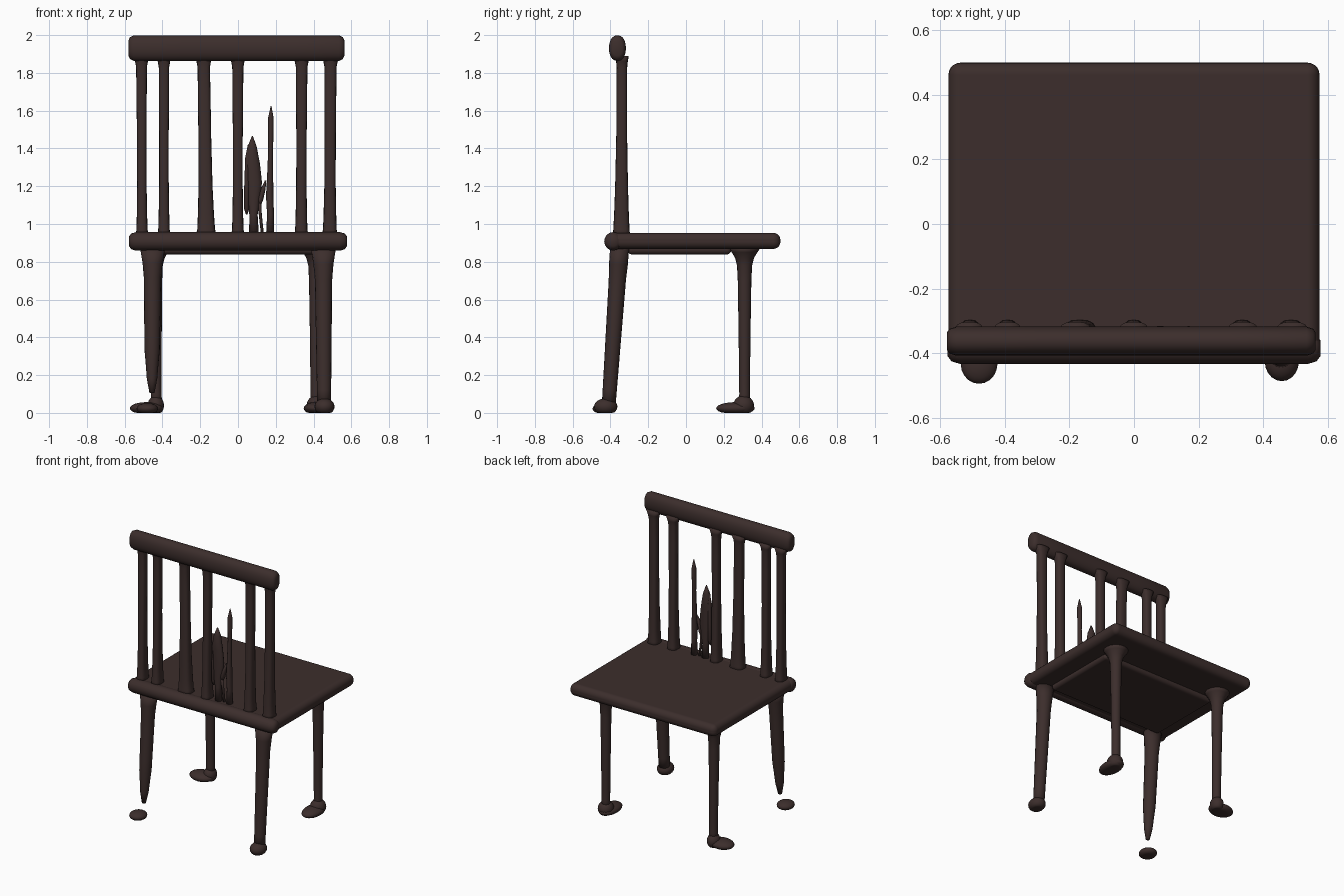
import bpy, bmesh
from math import cos, sin, pi, copysign
from mathutils import Vector

if "Cube" in bpy.data.objects:
    bpy.data.objects.remove(bpy.data.objects["Cube"])

wood = bpy.data.materials.new("dark_wood")
wood.diffuse_color = (0.045, 0.027, 0.025, 1)
wood.use_nodes = True
wood.node_tree.nodes["Principled BSDF"].inputs["Base Color"].default_value = wood.diffuse_color


def finish(name, bm):
    bmesh.ops.recalc_face_normals(bm, faces=bm.faces)
    me = bpy.data.meshes.new(name)
    bm.to_mesh(me)
    bm.free()
    me.materials.append(wood)
    me.shade_smooth()
    ob = bpy.data.objects.new(name, me)
    bpy.context.collection.objects.link(ob)
    return ob


def loft(name, rings, axis="z", power=2.0, sides=16):
    """Rings of (x, y, z, radius a, radius b) skinned along z or x."""
    bm = bmesh.new()
    loops = []
    for x, y, z, a, b in rings:
        loop = []
        for i in range(sides):
            t = 2 * pi * i / sides
            u = a * copysign(abs(cos(t)) ** (2 / power), cos(t))
            v = b * copysign(abs(sin(t)) ** (2 / power), sin(t))
            off = Vector((u, v, 0)) if axis == "z" else Vector((0, u, v))
            loop.append(bm.verts.new(Vector((x, y, z)) + off))
        loops.append(loop)
    for p, q in zip(loops, loops[1:]):
        for i in range(sides):
            j = (i + 1) % sides
            bm.faces.new((p[i], p[j], q[j], q[i]))
    bm.faces.new(loops[0])
    bm.faces.new(loops[-1])
    return finish(name, bm)


def box(name, lo, hi, bevel, segments):
    bm = bmesh.new()
    bmesh.ops.create_cube(bm, size=1)
    for v in bm.verts:
        v.co = [l + (c + 0.5) * (h - l) for c, l, h in zip(v.co, lo, hi)]
    ob = finish(name, bm)
    mod = ob.modifiers.new("round", "BEVEL")
    mod.width, mod.segments = bevel, segments
    mod.harden_normals = True
    return ob


def foot(name, x, y, rx, ry, h=0.065, bottom=0.008):
    bm = bmesh.new()
    bmesh.ops.create_uvsphere(bm, u_segments=20, v_segments=12, radius=1)
    for v in bm.verts:
        z = max(v.co.z, -0.75)
        v.co = (x + rx * v.co.x, y + ry * v.co.y, bottom + (z + 0.75) / 1.75 * (h - bottom))
    return finish(name, bm)


# seat slab with rounded rim, and the shallow swelling underneath
box("seat", (-0.575, -0.43, 0.868), (0.575, 0.5, 0.953), 0.038, 5)
box("seat_underside", (-0.46, -0.31, 0.838), (0.44, 0.24, 0.90), 0.025, 3)
loft("seat_rear_edge", [(sx * r, -0.385, 0.908, k * 0.048, k * 0.049)
     for sx, r, k in ((-1, .578, .5), (-1, .565, .85), (-1, .54, 1), (1, .54, 1), (1, .565, .85), (1, .578, .5))], "x")

# top rail of the backrest
loft("top_rail", [(x, -0.363, 1.931, k * 0.045, k * 0.068) for x, k in
     ((-.58, .6), (-.572, .85), (-.55, 1), (-.3, 1), (.3, 1), (.535, 1), (.555, .85), (.563, .6))], "x", 2.2, 20)

# full-height spindles: bottom x, top x, bottom half width, top half width
spindles = [(-.508, -.511, .029, .027), (-.392, -.392, .030, .026),
            (-.168, -.182, .047, .030), (-.001, -.001, .030, .028),
            (.335, .337, .032, .029), (.486, .490, .036, .030)]
for n, (x0, x1, w0, w1) in enumerate(spindles):
    rings = []
    for z, k, d in ((.93, 1.25, .047), (.97, 1.02, .043), (1.05, .95, .039), (1.2, .88, .034),
                    (1.45, .9, .029), (1.7, 1, .028), (1.83, 1.05, .028), (1.86, 1.25, .031), (1.89, 1.7, .036)):
        t = (z - .93) / .96
        rings.append((x0 + (x1 - x0) * t, -.342 + .003 * t, z, k * (w0 + (w1 - w0) * t), d))
    loft(f"spindle_{n + 1}", rings, power=2.8)

# broken spindle remains
shards = {
    "broken_spindle_wide": [(.085, .93, .026), (.082, 1.05, .022), (.083, 1.12, .033), (.085, 1.22, .042),
                            (.078, 1.32, .038), (.075, 1.41, .024), (.076, 1.465, .003)],
    "broken_spindle_stub": [(.046, 1.05, .004), (.046, 1.08, .014), (.047, 1.2, .014), (.05, 1.35, .012), (.055, 1.42, .003)],
    "broken_spindle_chip": [(.112, 1.09, .006), (.118, 1.13, .016), (.132, 1.18, .013), (.146, 1.23, .004)],
    "broken_spindle_thin": [(.17, .93, .022), (.172, 1.05, .018), (.168, 1.15, .02), (.17, 1.25, .016),
                            (.173, 1.4, .013), (.174, 1.56, .015), (.175, 1.625, .002)],
    "broken_spindle_link": [(.13, .94, .008), (.118, 1.05, .008), (.112, 1.12, .012)],
}
for name, pts in shards.items():
    loft(name, [(x, -.338, z, w, min(.022, w * 1.2)) for x, z, w in pts], sides=12)

# splayed legs below the backrest; the left one stops short of its foot
for name, sx, tip in (("backrest_leg_left", -1, .105), ("backrest_leg_right", 1, .04)):
    rings = []
    for k in range(11):
        z = tip + (.87 - tip) * k / 10
        t = z / .87
        r = .036 + .012 * t + (.018 if k == 10 else .006 if k == 9 else 0)
        if sx < 0:
            r *= (.35, .72, .85)[k] if k < 3 else 1
        rings.append((sx * (.452 + .004 * (1 - t)), -.412 + .06 * t, z, r, min(r, .05)))
    loft(name, rings)

# straight legs at the open edge of the seat, flaring into it
for name, x0, x1 in (("open_leg_left", -.432, -.44), ("open_leg_right", .412, .412)):
    loft(name, [(x0 + (x1 - x0) * z, .31, z, r, r) for z, r in
         ((.03, .032), (.1, .028), (.2, .029), (.45, .032), (.7, .036), (.78, .04), (.82, .05), (.85, .068), (.875, .085))])

# feet
foot("backrest_foot_left", -.48, -.433, .057, .062, .06)
foot("backrest_foot_right", .458, -.425, .053, .062, .085)
foot("open_foot_left", -.485, .29, .088, .066, .065)
foot("open_foot_left_heel", -.435, .31, .043, .048, .10)
foot("open_foot_right", .41, .262, .062, .102, .065)
foot("open_foot_right_heel", .415, .305, .052, .055, .10)
for ob in bpy.data.objects:
    if "foot" in ob.name:
        for v in ob.data.vertices:
            v.co.z -= .008
